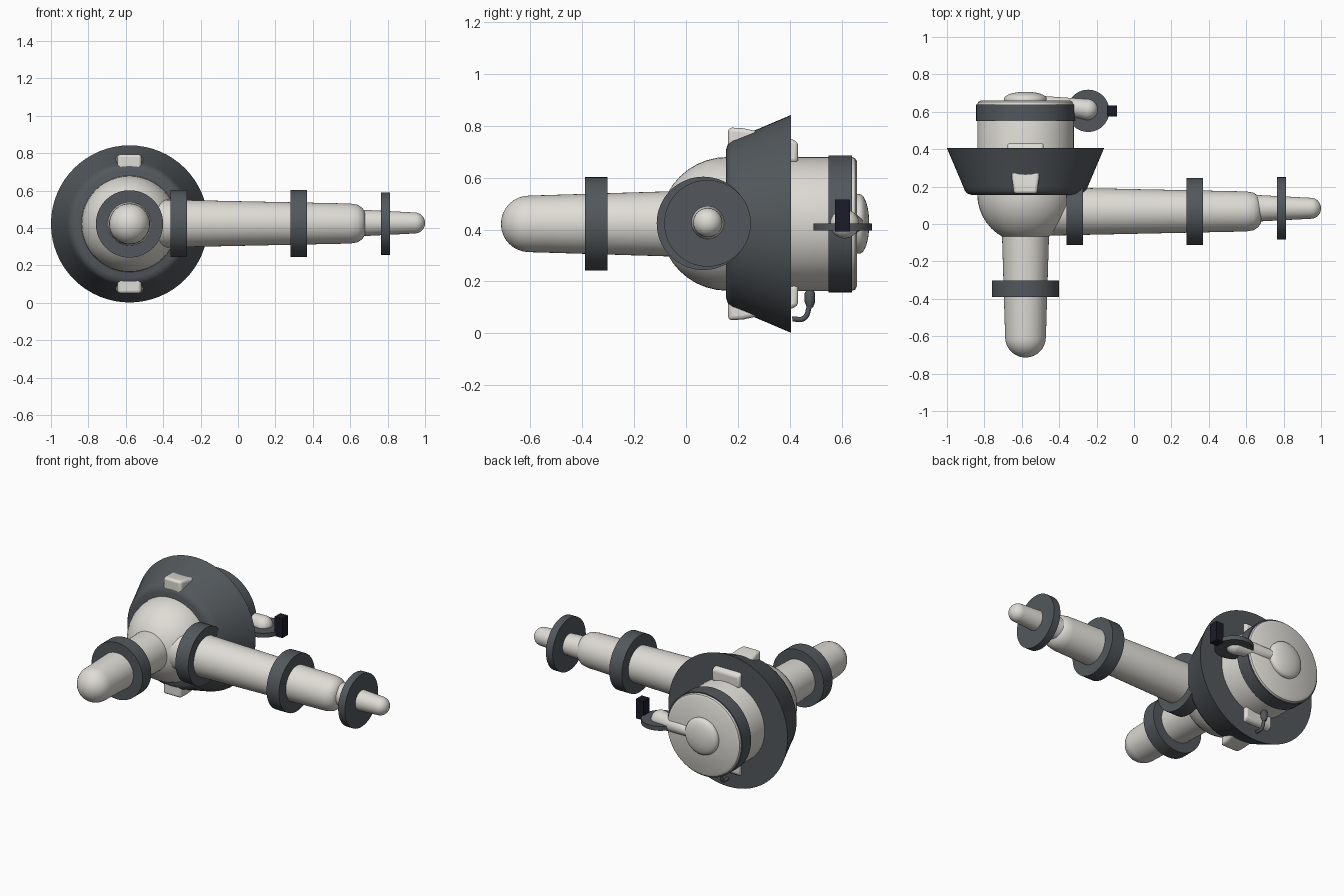
import bpy, bmesh, math
from mathutils import Vector, Matrix

cube = bpy.data.objects.get("Cube")
if cube:
    bpy.data.objects.remove(cube, do_unlink=True)


def material(name, rgb):
    m = bpy.data.materials.new(name)
    m.use_nodes = True
    m.diffuse_color = (*rgb, 1)
    m.node_tree.nodes["Principled BSDF"].inputs["Base Color"].default_value = (*rgb, 1)
    return m


LIGHT = material("warm white", (0.74, 0.72, 0.67))
DARK = material("slate grey", (0.085, 0.097, 0.107))
BLACK = material("navy black", (0.011, 0.011, 0.02))

CX, CZ = -0.58, 0.422      # main body axis
ARM_Y = 0.067              # side arm axis


def finish(name, bm, mat, angle=35):
    bmesh.ops.remove_doubles(bm, verts=bm.verts, dist=1e-5)
    bmesh.ops.recalc_face_normals(bm, faces=bm.faces)
    me = bpy.data.meshes.new(name)
    bm.to_mesh(me)
    bm.free()
    me.materials.append(mat)
    me.shade_smooth()
    me.set_sharp_from_angle(angle=math.radians(angle))
    ob = bpy.data.objects.new(name, me)
    bpy.context.collection.objects.link(ob)
    return ob


def lathe(name, profile, start, direction, mat, segs=48):
    """Spin (distance, radius) points about an axis."""
    bm = bmesh.new()
    vs = [bm.verts.new((r, 0, t)) for t, r in profile]
    edges = [bm.edges.new(p) for p in zip(vs, vs[1:])]
    bmesh.ops.spin(bm, geom=vs + edges, cent=(0, 0, 0), axis=(0, 0, 1),
                   angle=math.tau, steps=segs)
    rot = Vector((0, 0, 1)).rotation_difference(Vector(direction)).to_matrix().to_4x4()
    bm.transform(Matrix.Translation(start) @ rot)
    return finish(name, bm, mat)


def dome(at, radius, height, steps=8):
    """Rounded end, from the rim to the tip."""
    return [(at + height * math.sin(a), radius * math.cos(a) if i < steps else 0)
            for i, a in enumerate(math.pi / 2 * k / steps for k in range(steps + 1))]


def ring(name, start, direction, radius, width):
    lathe(name, [(0, 0), (0, radius), (width, radius), (width, 0)], start, direction, DARK, 64)


def box(name, lo, hi, mat):
    bm = bmesh.new()
    bmesh.ops.create_cube(bm, size=1)
    lo, hi = Vector(lo), Vector(hi)
    bm.transform(Matrix.Translation((lo + hi) / 2) @ Matrix.Diagonal((*(hi - lo), 1)))
    return finish(name, bm, mat)


Y, FRONT, X = (0, 1, 0), (0, -1, 0), (1, 0, 0)

# Main body: round nose, barrel and softly rounded rear cap
nose = [(0.16 - t, r) for t, r in reversed(dome(0, 0.258, 0.26, 10))]
rear = [(0.64, 0.258), (0.652, 0.254), (0.66, 0.24), (0.66, 0)]
lathe("body", nose + rear, (CX, 0, CZ), Y, LIGHT)

# Flared skirt, rear band and rear hub
lathe("skirt", [(0.155, 0), (0.155, 0.288), (0.163, 0.312), (0.18, 0.326), (0.2, 0.333),
                (0.405, 0.42), (0.405, 0)], (CX, 0, CZ), Y, DARK, 64)
ring("rear_band", (CX, 0.55, CZ), Y, 0.264, 0.09)
lathe("rear_hub", [(0, 0), (0, 0.115)] + dome(0.012, 0.115, 0.038), (CX, 0.657, CZ), Y, LIGHT)

# Front arm and collar
lathe("front_arm", [(0, 0), (0, 0.128)] + dome(0.62, 0.109, 0.109), (CX, 0.015, CZ), FRONT, LIGHT)
ring("front_arm_collar", (CX, -0.302, CZ), FRONT, 0.18, 0.088)

# Side arm, its thin tip and three collars
lathe("side_arm", [(0, 0), (0, 0.13), (1.1, 0.107), (1.14, 0.1), (1.165, 0.083), (1.18, 0.06), (1.18, 0)],
      (-0.5, ARM_Y, CZ + 0.002), X, LIGHT)
lathe("side_arm_tip", [(0, 0), (0, 0.074)] + dome(0.345, 0.056, 0.055),
      (0.6, 0.084, CZ + 0.005), X, LIGHT)
ring("side_collar_inner", (-0.362, ARM_Y, CZ + 0.002), X, 0.18, 0.09)
ring("side_collar_outer", (0.28, ARM_Y, CZ + 0.002), X, 0.18, 0.088)
ring("side_tip_disc", (0.765, 0.083, CZ + 0.002), X, 0.167, 0.047)

# Tapered clamp blocks above and below the skirt
for name, s in (("upper_clamp", 1), ("lower_clamp", -1)):
    bm = bmesh.new()
    loops = []
    for y, w, low, high in ((0.162, 0.062, 0.24, 0.372), (0.22, 0.069, 0.24, 0.369),
                            (0.4, 0.095, 0.235, 0.33), (0.433, 0.098, 0.235, 0.315)):
        loops.append([bm.verts.new((CX + a * w, y, CZ + s * z))
                      for a, z in ((-1, low), (1, low), (1, high), (-1, high))])
    for a, b in zip(loops, loops[1:]):
        for i in range(4):
            j = (i + 1) % 4
            bm.faces.new((a[i], a[j], b[j], b[i]))
    bm.faces.new(loops[0])
    bm.faces.new(loops[-1])
    clamp = finish(name, bm, LIGHT, 60)
    bevel = clamp.modifiers.new("soft_edges", 'BEVEL')
    bevel.width, bevel.segments = 0.015, 3

# Rear crank arm with pivot disc and grip plate
a, b = Vector((CX + 0.04, 0.66, CZ)), Vector((-0.25, 0.612, CZ))
lathe("crank_arm", [(0, 0), (0, 0.028)] + dome((b - a).length, 0.056, 0.056), a, (b - a).normalized(), LIGHT)
ring("crank_disc", (-0.245, 0.605, 0.396), (0, 0, 1), 0.113, 0.028)
box("crank_grip", (-0.145, 0.575, 0.393), (-0.09, 0.633, 0.516), BLACK)

# Small hooked pipe and nozzle beneath the body
curve = bpy.data.curves.new("hook_pipe", 'CURVE')
curve.dimensions = '3D'
curve.bevel_depth = 0.01
curve.use_fill_caps = True
curve.materials.append(DARK)
path = curve.splines.new('BEZIER')
points = ((0.41, 0.055), (0.455, 0.058), (0.478, 0.11))
path.bezier_points.add(len(points) - 1)
for p, (y, z) in zip(path.bezier_points, points):
    p.co = (CX, y, z)
    p.handle_left_type = p.handle_right_type = 'AUTO'
bpy.context.collection.objects.link(bpy.data.objects.new("hook_pipe", curve))
lathe("hook_nozzle", [(0, 0), (0, 0.012), (0.02, 0.02), (0.055, 0.02), (0.065, 0.014), (0.065, 0)],
      (CX, 0.478, 0.1), (0, 0, 1), DARK, 20)
